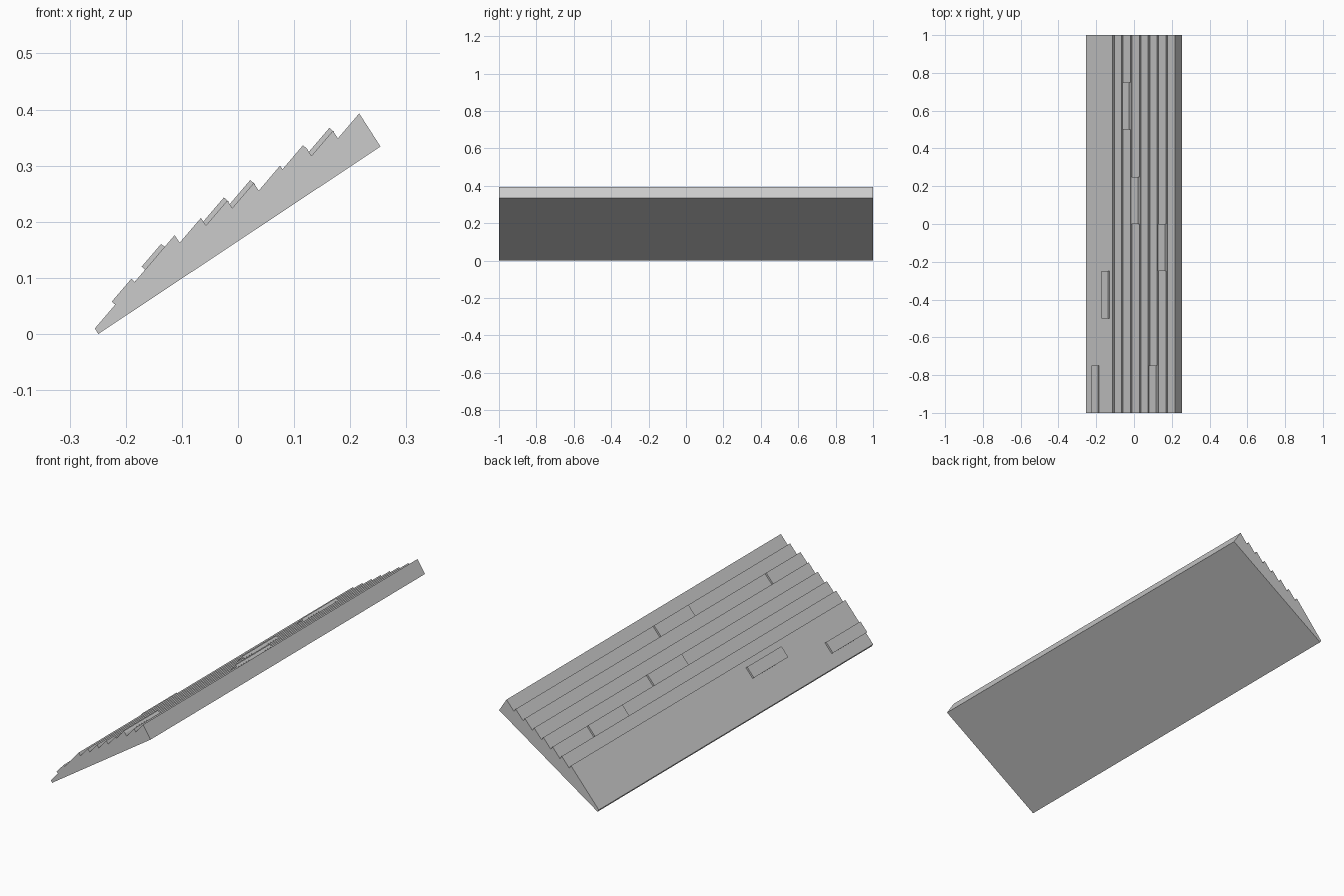
import bpy, bmesh
from mathutils import Vector

if "Cube" in bpy.data.objects:
    bpy.data.objects.remove(bpy.data.objects["Cube"])


def prism(name, profile, y0, y1):
    """Extrude an x-z profile from y0 to y1."""
    bm = bmesh.new()
    face = bm.faces.new([bm.verts.new((x, y0, z)) for x, z in profile])
    ext = bmesh.ops.extrude_face_region(bm, geom=[face])
    verts = [g for g in ext["geom"] if isinstance(g, bmesh.types.BMVert)]
    bmesh.ops.translate(bm, verts=verts, vec=(0, y1 - y0, 0))
    bmesh.ops.recalc_face_normals(bm, faces=bm.faces)
    mesh = bpy.data.meshes.new(name)
    bm.to_mesh(mesh)
    bm.free()
    ob = bpy.data.objects.new(name, mesh)
    bpy.context.collection.objects.link(ob)
    return ob


step = Vector((0.047, 0.031))       # spacing of the courses up the slope
first_peak = Vector((-0.113, 0.176))
drop = Vector((0.009, -0.0135))     # from a peak down into the next valley
eave = Vector((-0.255, 0.010))
peaks = [first_peak + step * i for i in range(8)]
valleys = [p + drop for p in peaks[:-1]]

# Roof slab with stepped courses
profile = [(-0.249, 0.0), eave, peaks[0]]
for valley, peak in zip(valleys, peaks[1:]):
    profile += [valley, peak]
profile.append((0.254, 0.334))
prism("roof_slab", profile, -1, 1)

# Raised shingles lying on the courses
up = Vector((-0.0062, 0.0053))


def shingle(low, high, y0):
    low, high = Vector(low), Vector(high)
    sink = up * -0.4
    prism("raised_shingle", [low + sink, low + up, high + up, high + sink], y0, y0 + 0.25)


for course, y0 in [(2, 0.5), (3, 0.0), (5, -1.0), (6, -0.25)]:
    shingle(valleys[course - 1], peaks[course], y0)

# Two shingles on the smooth lower course
shingle(eave.lerp(first_peak, 0.255), eave.lerp(first_peak, 0.50), -1.0)
shingle(eave.lerp(first_peak, 0.63), eave.lerp(first_peak, 0.875), -0.5)
